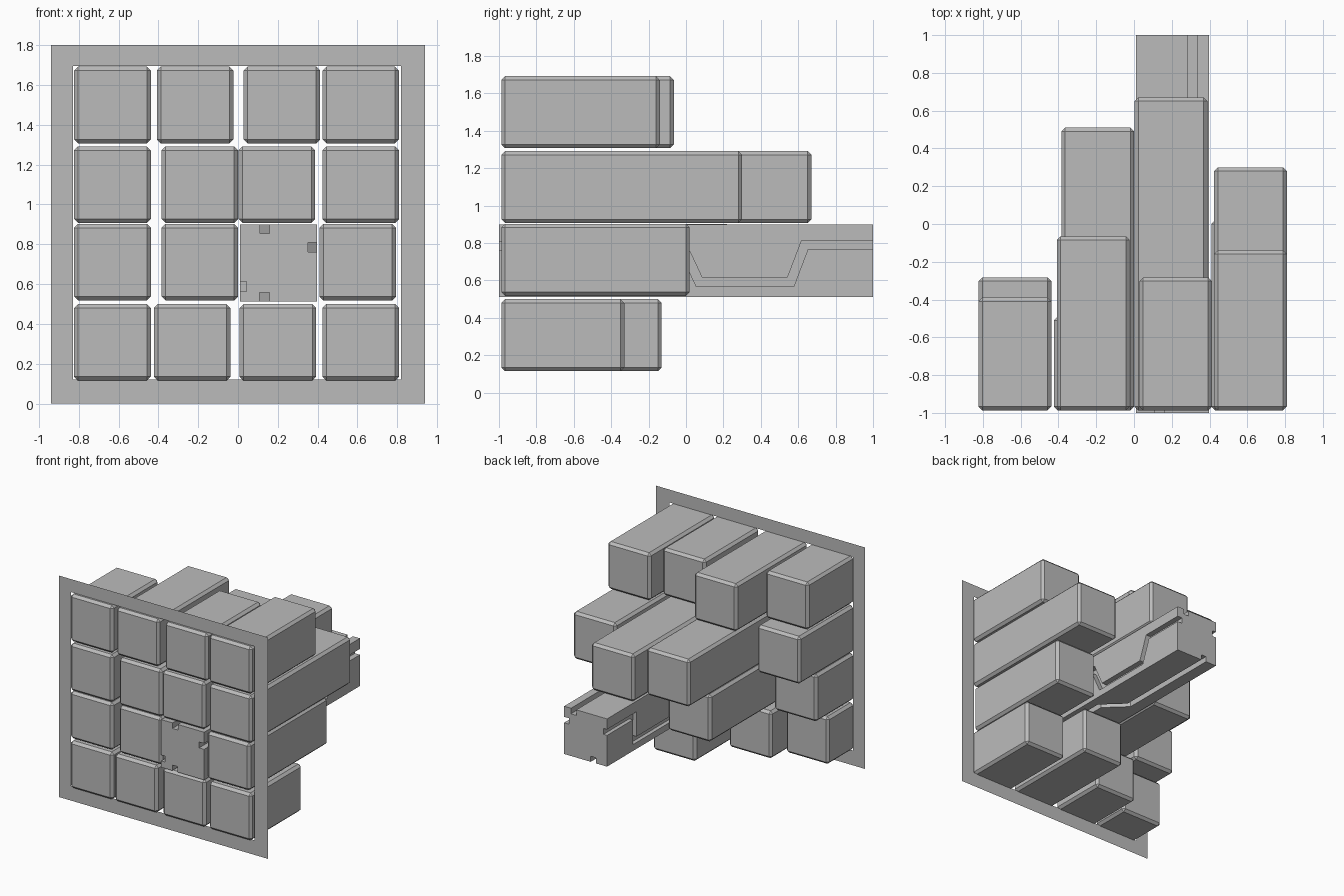
import bpy, bmesh
from mathutils import Vector

if "Cube" in bpy.data.objects:
    bpy.data.objects.remove(bpy.data.objects["Cube"])

grey = bpy.data.materials.new("plain_grey")
grey.diffuse_color = (0.5, 0.5, 0.5, 1)
grey.use_nodes = True
grey.node_tree.nodes["Principled BSDF"].inputs["Base Color"].default_value = grey.diffuse_color


def make_object(name, bm):
    bmesh.ops.recalc_face_normals(bm, faces=bm.faces)
    mesh = bpy.data.meshes.new(name)
    bm.to_mesh(mesh)
    bm.free()
    mesh.materials.append(grey)
    ob = bpy.data.objects.new(name, mesh)
    bpy.context.collection.objects.link(ob)
    return ob


def box(name, x0, x1, y0, y1, z0, z1, bevel=0):
    bm = bmesh.new()
    bmesh.ops.create_cube(bm, size=1)
    for v in bm.verts:
        v.co = ((x0 + x1) / 2 + v.co.x * (x1 - x0),
                (y0 + y1) / 2 + v.co.y * (y1 - y0),
                (z0 + z1) / 2 + v.co.z * (z1 - z0))
    if bevel:
        bmesh.ops.bevel(bm, geom=bm.edges[:], offset=bevel, segments=1,
                        affect='EDGES', profile=0.5)
    return make_object(name, bm)


# Thin square frame with an opening
bm = bmesh.new()
fy = -0.957
outer = [bm.verts.new(p) for p in ((-.94, fy, 0), (.94, fy, 0), (.94, fy, 1.8), (-.94, fy, 1.8))]
inner = [bm.verts.new(p) for p in ((-.83, fy, .12), (.82, fy, .12), (.82, fy, 1.695), (-.83, fy, 1.695))]
for i in range(4):
    j = (i + 1) % 4
    bm.faces.new((outer[i], outer[j], inner[j], inner[i]))
frame = make_object("front_frame", bm)
# keep the plate facing the front
if frame.data.polygons[0].normal.y > 0:
    frame.data.flip_normals()

# Bevelled blocks: bottom z of each row, then (left x, back end y) per column
S = 0.385
rows = [
    (0.115, [(-.823, -.65), (-.423, -.49), (.008, -.13), (.424, -.33)]),
    (0.518, [(-.823, -.50), (-.384, .237), None, (.409, .02)]),
    (0.907, [(-.823, -.283), (-.384, .51), (.003, .67), (.424, .30)]),
    (1.307, [(-.823, -.39), (-.408, -.065), (.028, -.283), (.424, -.14)]),
]
for r, (z, cols) in enumerate(rows):
    for c, block in enumerate(cols):
        if block:
            x, end = block
            box(f"block_row{r}_column{c}", x, x + S, -.987, end, z, z + S, 0.02)

# Long sliding bar with a groove in each side
X0, X1, Z0, Z1 = .01, .396, .512, .90
bar = box("grooved_bar", X0, X1, -1, 1, Z0, Z1)


def groove(name, path, place, width=0.048, depth=0.045):
    """Ribbon cutter along path; place(t, c, d) maps to space, d points outward."""
    pts = [Vector(p) for p in path]
    sides = []
    for i, p in enumerate(pts):
        a = (p - pts[i - 1]).normalized() if i else (pts[1] - p).normalized()
        b = (pts[i + 1] - p).normalized() if i < len(pts) - 1 else a
        na, nb = Vector((-a.y, a.x)), Vector((-b.y, b.x))
        m = (na + nb).normalized()
        off = m * (width / 2 / m.dot(na))
        sides.append((p + off, p - off))
    bm = bmesh.new()
    rings = []
    for l, r in sides:
        rings.append([bm.verts.new(place(q.x, q.y, d)) for q, d in
                      ((l, -depth), (r, -depth), (r, .05), (l, .05))])
    for a, b in zip(rings, rings[1:]):
        for k in range(4):
            n = (k + 1) % 4
            bm.faces.new((a[k], a[n], b[n], b[k]))
    bm.faces.new(rings[0])
    bm.faces.new(rings[-1])
    cutter = make_object(name, bm)
    cutter.hide_render = True
    mod = bar.modifiers.new(name, 'BOOLEAN')
    mod.operation = 'DIFFERENCE'
    mod.solver = 'EXACT'
    mod.object = cutter
    return cutter


cutters = [
    groove("right_groove_cutter",
           [(-1.1, .785), (-.02, .785), (.07, .593), (.56, .593), (.635, .79), (1.1, .79)],
           lambda t, c, d: (X1 + d, t, c)),
    groove("left_groove_cutter",
           [(-1.1, .588), (.645, .588), (.645, .79), (1.1, .79)],
           lambda t, c, d: (X0 - d, t, c), depth=.032),
    groove("top_groove_cutter",
           [(-1.1, .135), (.3, .135), (.4, .31), (1.1, .31)],
           lambda t, c, d: (c, t, Z1 + d)),
    groove("bottom_groove_cutter",
           [(-1.1, .133), (-.45, .133), (-.37, .3), (-.06, .3), (.1, .133), (1.1, .133)],
           lambda t, c, d: (c, t, Z0 - d)),
]

# Bake the grooves and remove the cutters
bpy.context.view_layer.update()
deps = bpy.context.evaluated_depsgraph_get()
cut_mesh = bpy.data.meshes.new_from_object(bar.evaluated_get(deps))
bar.modifiers.clear()
bar.data = cut_mesh
for c in cutters:
    bpy.data.objects.remove(c)
